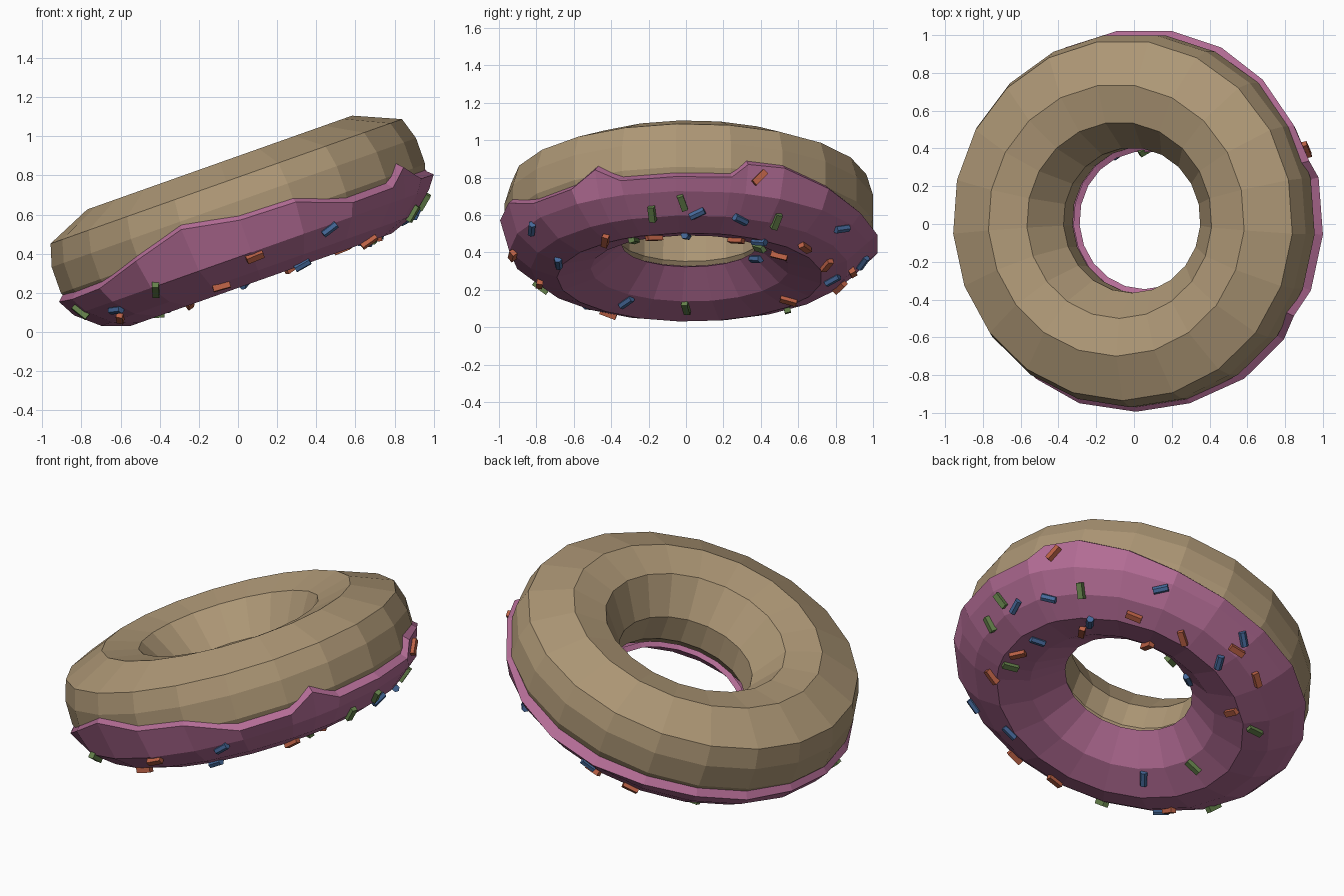
import bpy, bmesh, random
from math import sin, cos, pi, radians
from mathutils import Matrix, Vector
from mathutils.bvhtree import BVHTree

if "Cube" in bpy.data.objects:
    bpy.data.objects.remove(bpy.data.objects["Cube"])

random.seed(4)
N = 21
TILT = Matrix.Translation((0.189, 0.02, 0.067)) @ Matrix.Rotation(radians(-19.5), 4, 'Y')


def material(name, rgb):
    m = bpy.data.materials.new(name)
    m.diffuse_color = (*rgb, 1)
    m.use_nodes = True
    m.node_tree.nodes["Principled BSDF"].inputs["Base Color"].default_value = m.diffuse_color
    return m


def finish(name, bm, mat):
    bmesh.ops.recalc_face_normals(bm, faces=bm.faces[:])
    me = bpy.data.meshes.new(name)
    bm.to_mesh(me)
    me.materials.append(mat)
    ob = bpy.data.objects.new(name, me)
    bpy.context.collection.objects.link(ob)
    return ob


def sweep(columns, closed):
    """Ring mesh from (angle, profile) columns; angle 0 is the front."""
    bm = bmesh.new()
    rows = [[bm.verts.new(TILT @ Vector((r * sin(a), -r * cos(a), v))) for r, v in prof]
            for a, prof in columns]
    n = len(rows[0])
    for i, row in enumerate(rows):
        nxt = rows[(i + 1) % len(rows)]
        for j in range(n if closed else n - 1):
            k = (j + 1) % n
            bm.faces.new((row[j], nxt[j], nxt[k], row[k]))
    return bm


# Dough ring
dough_profile = [(.72, .847), (.955, .745), (.99, .63), (.99, .489), (.93, .36),
                 (.72, .245), (.54, .29), (.39, .44), (.385, .60), (.52, .80)]
bm = sweep([(2 * pi * i / N, dough_profile) for i in range(N)], True)
finish("dough", bm, material("dough", (.42, .31, .18)))
bm.free()

# Icing with a wavy outer rim and a lip
rim = [.565, .557, .457, .46, .455, .455, .46, .55, .50, .45, .43,
       .43, .45, .46, .46, .475, .48, .47, .475, .545, .62]
steps = [(2 * pi * i / N, v) for i, v in enumerate(rim)]
steps = sorted(steps + [(radians(60), .54), (radians(108), .54)])
columns = [(a, [(.965, v + .015), (1.014, v - .03), (.965, .36), (.85, .262), (.71, .212),
                (.53, .262), (.365, .40), (.395, .415)]) for a, v in steps]
bm = sweep(columns, False)
finish("icing", bm, material("icing", (.45, .15, .30)))
surface = BVHTree.FromBMesh(bm)
bm.free()

# Sprinkles, dropped onto the icing along a side view: (horizontal, z)
spots = {
    "red": [("R", .39, .80), ("R", -.43, .47), ("R", -.17, .475), ("R", .27, .475),
            ("R", .50, .39), ("R", .75, .34), ("R", -.92, .39), ("R", -.78, .24),
            ("R", .55, .15), ("R", .73, .15), ("F", -.60, .08), ("B", -.20, .22), ("B", .0, .30)],
    "green": [("R", -.02, .67), ("R", -.18, .61), ("R", .48, .57), ("R", .40, .43),
              ("R", 0, .11), ("R", .54, .10), ("R", -.23, .045), ("F", -.42, .22),
              ("F", -.80, .11)],
    "blue": [("R", .06, .61), ("R", .29, .58), ("R", .83, .53), ("R", -.82, .53),
             ("R", 0, .475), ("R", .38, .37), ("R", .78, .26), ("R", .94, .35),
             ("R", -.68, .35), ("R", -.32, .14), ("R", .32, .04), ("F", -.62, .12)],
}
colours = {"red": (.50, .12, .06), "green": (.13, .22, .07), "blue": (.06, .14, .32)}

for colour, places in spots.items():
    bm = bmesh.new()
    for view, h, z in places:
        if view == "R":
            start, ray = Vector((3, h, z)), Vector((-1, 0, 0))
        else:
            s = -1 if view == "F" else 1
            start, ray = Vector((h, 3 * s, z)), Vector((0, -s, 0))
        loc, nor, _, _ = surface.ray_cast(start, ray)
        if loc is None:
            loc, nor, _, _ = surface.find_nearest(start + ray * 2.3)
        if nor.dot(ray) > 0:
            nor = -nor
        frame = nor.to_track_quat('Z', 'Y').to_matrix().to_4x4()
        place = (Matrix.Translation(loc + nor * .008) @ frame
                 @ Matrix.Rotation(random.uniform(0, pi), 4, 'Z')
                 @ Matrix.Rotation(random.uniform(-.25, .25), 4, 'X'))
        if colour == "blue":
            bmesh.ops.create_cone(bm, cap_ends=True, segments=6, radius1=.021, radius2=.021,
                                  depth=.085, matrix=place @ Matrix.Rotation(pi / 2, 4, 'Y'))
        else:
            bmesh.ops.create_cube(bm, size=1, matrix=place @ Matrix.Diagonal((.09, .034, .034, 1)))
    finish(colour + "_sprinkles", bm, material(colour + "_sprinkle", colours[colour]))
    bm.free()
